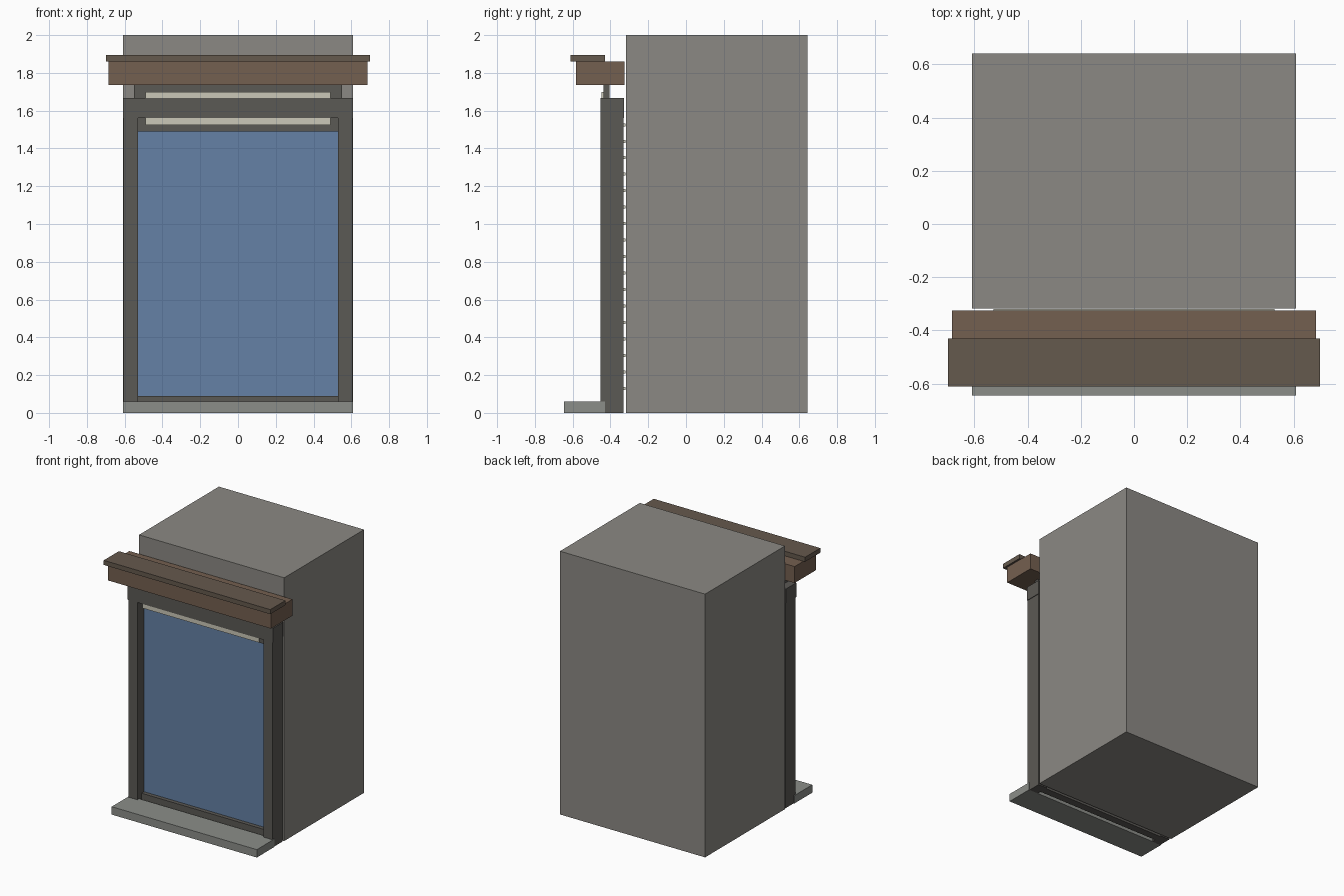
import bpy

if "Cube" in bpy.data.objects:
    bpy.data.objects.remove(bpy.data.objects["Cube"])

def material(name, rgb):
    m = bpy.data.materials.new(name)
    m.diffuse_color = (*rgb, 1)
    m.use_nodes = True
    m.node_tree.nodes["Principled BSDF"].inputs["Base Color"].default_value = m.diffuse_color
    return m

STONE = material("stone", (0.26, 0.25, 0.23))
METAL = material("dark_metal", (0.105, 0.1, 0.09))
WOOD = material("wood", (0.175, 0.115, 0.08))
CAP = material("dark_wood", (0.13, 0.1, 0.075))
GLASS = material("blue_glass", (0.13, 0.22, 0.38))
LIGHT = material("pale_light", (0.6, 0.58, 0.48))
SILL = material("sill_stone", (0.26, 0.27, 0.25))

def box(name, x, y, z, mat):
    """Box from (min, max) ranges."""
    bpy.ops.mesh.primitive_cube_add(size=1, location=[(a + b) / 2 for a, b in (x, y, z)])
    o = bpy.context.object
    o.name = name
    o.scale = [b - a for a, b in (x, y, z)]
    bpy.ops.object.transform_apply(location=False, rotation=False, scale=True)
    o.data.materials.append(mat)
    return o

def span(name, half, y, z, mat):
    """Box centred on x = 0."""
    return box(name, (-half, half), y, z, mat)

# building mass behind the window
span("building_block", 0.61, (-0.317, 0.642), (0, 2), STONE)

# sill and side posts
span("sill", 0.61, (-0.645, -0.43), (0, 0.06), SILL)
for side, x in (("left", (-0.605, -0.53)), ("right", (0.53, 0.605))):
    box(side + "_post", x, (-0.452, -0.33), (0, 1.56), METAL)

# lintel, sash rails and glass
span("lintel", 0.61, (-0.453, -0.328), (1.56, 1.668), METAL)
span("bottom_rail", 0.53, (-0.40, -0.34), (0, 0.09), METAL)
span("top_rail", 0.53, (-0.385, -0.34), (1.49, 1.56), METAL)
span("glass_pane", 0.53, (-0.37, -0.36), (0.09, 1.49), GLASS)

# blind slats behind the glass
for i in range(17):
    z = 0.13 + i * 0.0872
    span(f"blind_slat_{i + 1}", 0.528, (-0.35, -0.319), (z - 0.008, z + 0.008), LIGHT)

# neck with light strips above and below the lintel
span("neck", 0.55, (-0.437, -0.405), (1.668, 1.735), METAL)
span("upper_light_strip", 0.49, (-0.447, -0.437), (1.668, 1.70), LIGHT)
span("lower_light_strip", 0.49, (-0.447, -0.435), (1.525, 1.56), LIGHT)

# cornice and cap
span("cornice", 0.685, (-0.582, -0.325), (1.735, 1.86), WOOD)
span("cornice_cap", 0.70, (-0.612, -0.43), (1.86, 1.895), CAP)
